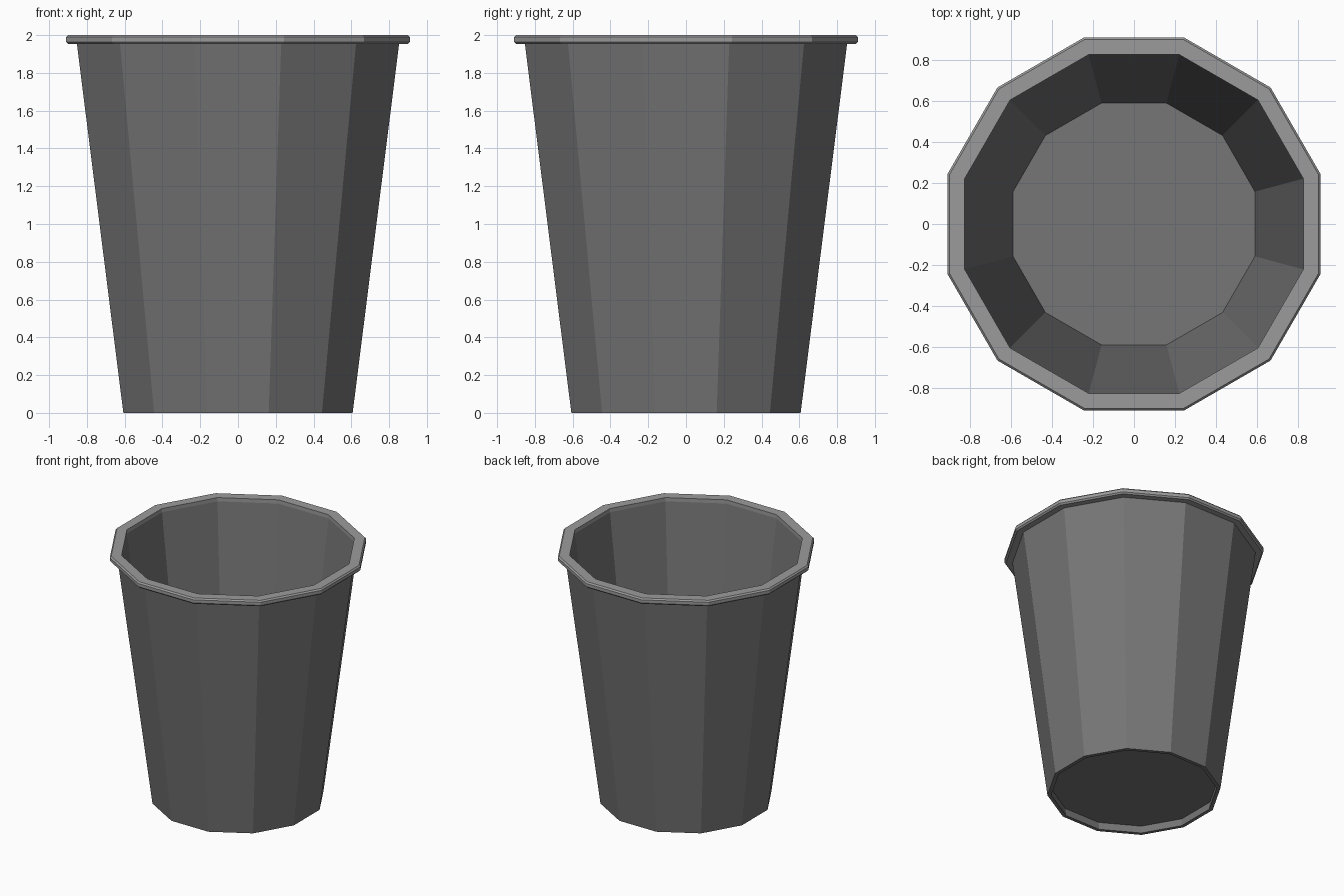
import bpy, bmesh, math

if "Cube" in bpy.data.objects:
    bpy.data.objects.remove(bpy.data.objects["Cube"])

SIDES = 12


def material(name, value):
    m = bpy.data.materials.new(name)
    m.diffuse_color = (value, value, value, 1)
    m.use_nodes = True
    m.node_tree.nodes["Principled BSDF"].inputs["Base Color"].default_value = m.diffuse_color
    return m


def lathe(name, profile, mat, closed=False):
    """Spin (apothem, z) points into a flat-sided solid; open ends are capped."""
    bm = bmesh.new()
    rings = []
    for apothem, z in profile:
        r = apothem / math.cos(math.pi / SIDES)
        angles = [2 * math.pi * (i + 0.5) / SIDES for i in range(SIDES)]
        rings.append([bm.verts.new((r * math.cos(a), r * math.sin(a), z)) for a in angles])
    pairs = list(zip(rings, rings[1:]))
    if closed:
        pairs.append((rings[-1], rings[0]))
    for low, high in pairs:
        for i in range(SIDES):
            j = (i + 1) % SIDES
            bm.faces.new((low[i], low[j], high[j], high[i]))
    if not closed:
        bm.faces.new(rings[0])
        bm.faces.new(rings[-1])
    bmesh.ops.recalc_face_normals(bm, faces=bm.faces)
    mesh = bpy.data.meshes.new(name)
    bm.to_mesh(mesh)
    bm.free()
    mesh.materials.append(mat)
    obj = bpy.data.objects.new(name, mesh)
    bpy.context.collection.objects.link(obj)
    return obj


body_grey = material("dark grey", 0.18)
rim_grey = material("light grey", 0.33)

# Tapered cup: recessed underside, foot ring, outer wall, inner wall, floor
lathe("cup_body", [(0.585, 0.06), (0.58, 0.0), (0.607, 0.0), (0.855, 1.97),
                   (0.826, 1.97), (0.59, 0.09)], body_grey)

# Rolled rim with chamfered outer edges
lathe("rim", [(0.826, 1.953), (0.9, 1.953), (0.91, 1.964), (0.91, 1.989),
              (0.9, 2.0), (0.826, 2.0)], rim_grey, closed=True)
